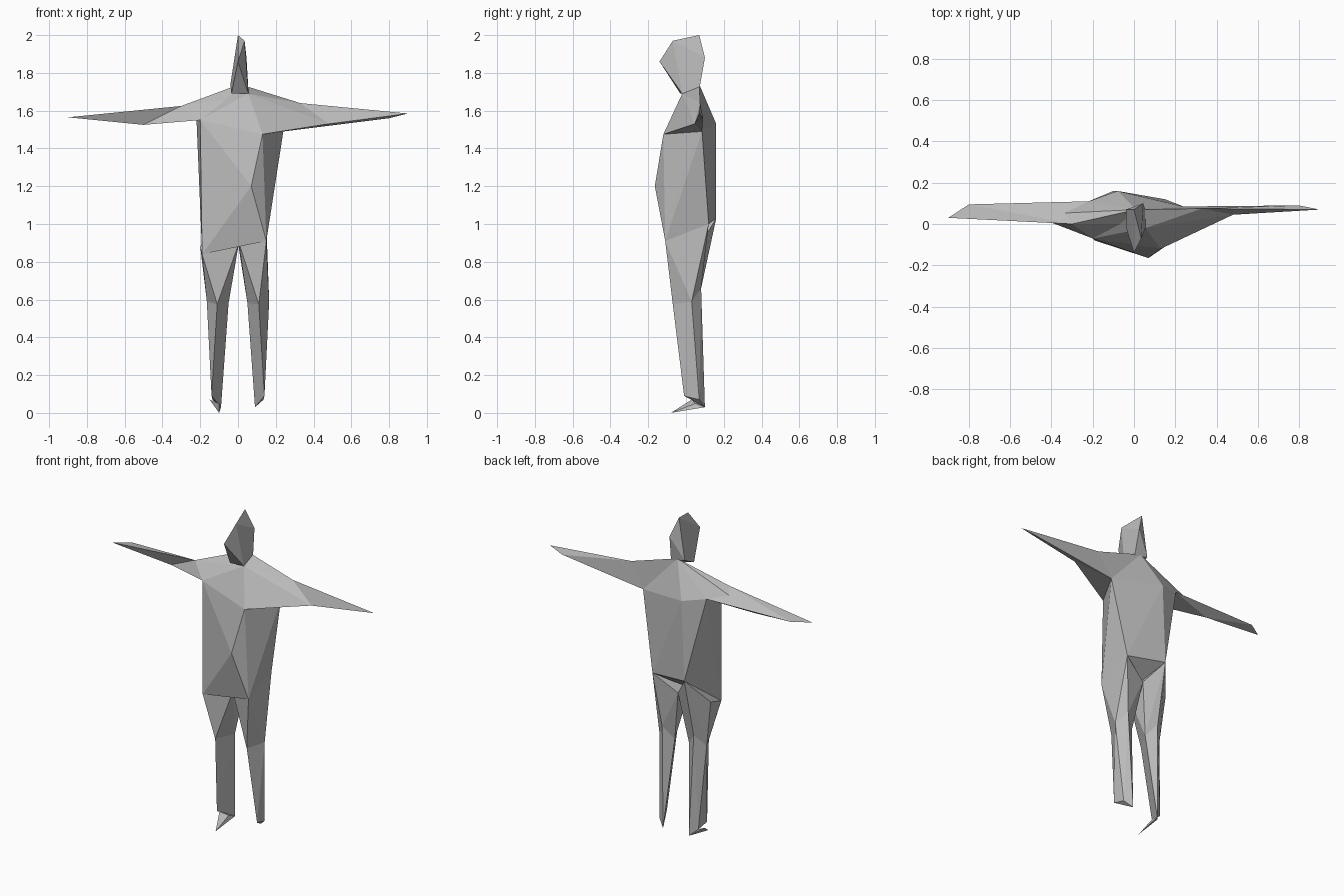
import bpy
import bmesh
from mathutils import Vector

if "Cube" in bpy.data.objects:
    bpy.data.objects.remove(bpy.data.objects["Cube"], do_unlink=True)

# One plain grey for the whole figure
grey = bpy.data.materials.new("plain grey")
grey.use_nodes = True
colour = (0.5, 0.5, 0.5, 1)
grey.diffuse_color = colour
grey.node_tree.nodes["Principled BSDF"].inputs["Base Color"].default_value = colour


def faceted_part(name, points):
    """Wrap the corner points in a flat-sided closed shell."""
    bm = bmesh.new()
    for point in points:
        bm.verts.new(point)
    result = bmesh.ops.convex_hull(bm, input=bm.verts[:])
    spare = {v for key in ("geom_interior", "geom_unused") for v in result[key]
             if isinstance(v, bmesh.types.BMVert) and not v.link_faces}
    bmesh.ops.delete(bm, geom=list(spare), context="VERTS")
    bmesh.ops.recalc_face_normals(bm, faces=bm.faces[:])
    mesh = bpy.data.meshes.new(name)
    bm.to_mesh(mesh)
    bm.free()
    mesh.materials.append(grey)
    part = bpy.data.objects.new(name, mesh)
    bpy.context.collection.objects.link(part)
    return part


def mirrored(points, side):
    """Points are given for the +x side; side is 1 or -1."""
    return [Vector((x * side, y, z)) for x, y, z in points]


# Shared body corners, so that neighbouring parts meet exactly
neck_front = (0.055, -0.02, 1.69)
neck_back = (0.01, 0.07, 1.74)
neck_right = (-0.04, 0, 1.66)
left_chest = (0.13, -0.12, 1.475)
right_chest = (-0.2, -0.07, 1.55)
left_armpit = (0.24, 0.085, 1.49)
right_armpit = (-0.22, 0.11, 1.56)
belly = (0.07, -0.165, 1.2)
upper_back = (-0.08, 0.16, 1.53)
left_hip = (0.15, -0.11, 0.91)
right_hip = (-0.19, -0.08, 0.84)
left_seat = (0.15, 0.12, 1.0)
right_seat = (-0.1, 0.16, 1.03)
crotch = (0.005, -0.06, 0.9)

# Head: narrow wedge with a pointed crown and a forward brow
faceted_part("head", [
    (0, 0.07, 2), (0.035, -0.07, 1.97), (0, -0.14, 1.86), (0.045, 0.1, 1.88),
    (-0.035, -0.03, 1.69), (-0.04, 0.07, 1.74), neck_front, (0.055, 0.07, 1.71)])

# Torso
faceted_part("torso", [
    neck_front, neck_back, neck_right, left_chest, right_chest, left_armpit,
    right_armpit, belly, upper_back, left_hip, right_hip, left_seat,
    right_seat, crotch])

# Arms: a shoulder wedge, then a tapering forearm
left_elbow = [(0.33, 0.075, 1.64), (0.48, 0.045, 1.53), left_armpit]
right_elbow = [(-0.3, 0, 1.625), (-0.5, 0.045, 1.525), right_armpit]
left_hand = [(0.9, 0.07, 1.585), (0.8, 0.09, 1.56)]
right_hand = [(-0.9, 0.03, 1.565), (-0.8, 0.095, 1.565)]
faceted_part("left_shoulder", [neck_front, neck_back, left_chest] + left_elbow)
faceted_part("right_shoulder", [neck_right, neck_back, right_chest] + right_elbow)
faceted_part("left_forearm", left_elbow + left_hand)
faceted_part("right_forearm", right_elbow + right_hand)

# Legs: mirrored knees and ankles under the two different hips
knee = [(0.11, -0.07, 0.575), (0.165, 0.03, 0.59), (0.11, 0.08, 0.66),
        (0.05, 0.04, 0.58)]
ankle = [(0.14, -0.01, 0.09), (0.135, 0.07, 0.07), (0.09, 0.1, 0.03)]
inner_back = (0, 0.08, 0.9)
for name, side, hips in (
        ("left", 1, [left_hip, left_seat]),
        ("right", -1, [right_hip, right_seat, (-0.2, 0.04, 0.88)])):
    knees = mirrored(knee, side)
    faceted_part(name + "_thigh", hips + [crotch, inner_back] + knees)
    faceted_part(name + "_shin", knees + mirrored(ankle, side))

# Only the right foot has a forward toe
faceted_part("right_foot", [
    (-0.1, -0.08, 0), (-0.09, 0.1, 0.03), (-0.15, 0.03, 0.07),
    (-0.1, 0.05, 0.05)])
